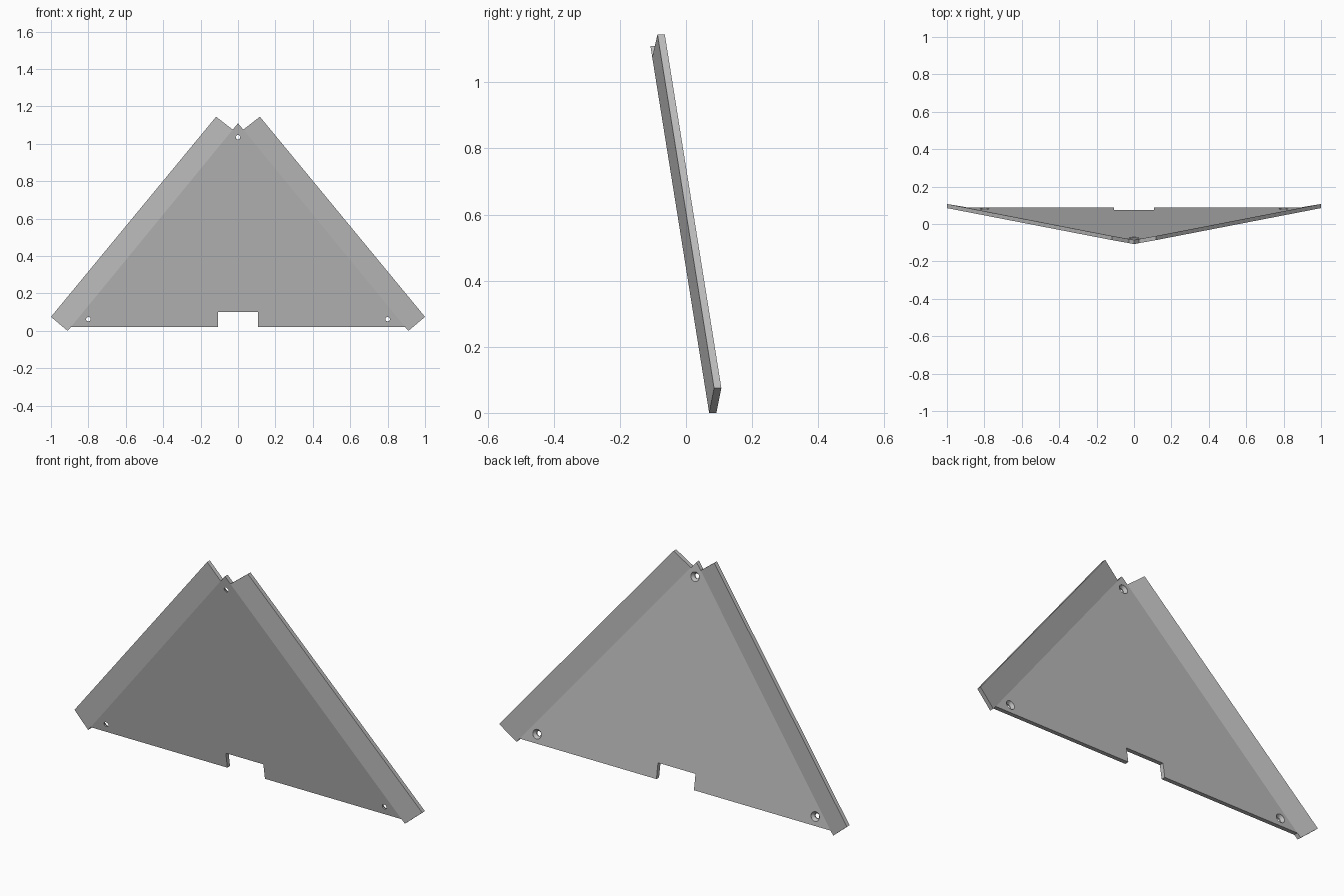
import bpy, bmesh, math
from mathutils import Matrix, Vector

cube = bpy.data.objects.get("Cube")
if cube:
    bpy.data.objects.remove(cube, do_unlink=True)

LEAN = 0.16        # how far the sheet leans back per unit of height
THICK = 0.022      # sheet thickness along y
FOLD_BACK = 0.027  # how far the outer flange edge is bent back

grey = bpy.data.materials.new("plain grey")
grey.use_nodes = True
grey.diffuse_color = (0.5, 0.5, 0.5, 1)
grey.node_tree.nodes["Principled BSDF"].inputs["Base Color"].default_value = (0.5, 0.5, 0.5, 1)


def front(x, z, back=0.0):
    """Point on the leaning front plane."""
    return Vector((x, 0.07 - LEAN * z + back, z))


def make_object(name, bm):
    bmesh.ops.recalc_face_normals(bm, faces=bm.faces)
    mesh = bpy.data.meshes.new(name)
    bm.to_mesh(mesh)
    bm.free()
    mesh.materials.append(grey)
    obj = bpy.data.objects.new(name, mesh)
    bpy.context.collection.objects.link(obj)
    return obj


# Folded sheet: notched triangular panel with a flange along each slope
bm = bmesh.new()
fold_low, fold_top = (0.894, 0.02), (0.028, 1.076)
half = [(0.108, 0.1), (0.108, 0.02), fold_low, fold_top]
apex = bm.verts.new(front(0, 1.11))
sides = []
for s in (1, -1):
    edge = [bm.verts.new(front(s * x, z)) for x, z in half]
    tip = bm.verts.new(front(s * 0.911, 0))
    outer = [bm.verts.new(front(s * x, z, FOLD_BACK)) for x, z in ((1, 0.075), (0.117, 1.145))]
    bm.faces.new([edge[3], edge[2], tip, *outer])
    sides.append(edge)
bm.faces.new(sides[0] + [apex] + sides[1][::-1])

# Give the sheet its thickness
grown = bmesh.ops.extrude_face_region(bm, geom=bm.faces[:], use_keep_orig=True)
moved = [g for g in grown["geom"] if isinstance(g, bmesh.types.BMVert)]
bmesh.ops.translate(bm, verts=moved, vec=(0, THICK, 0))
sheet = make_object("folded_panel", bm)

# Countersunk screw holes, wide at the back
profile = [(0, -0.03), (0.0125, -0.03), (0.0125, 0.006), (0.024, 0.021), (0.024, 0.04), (0, 0.04)]
normal = Vector((0, 1, LEAN)).normalized()
turn = normal.to_track_quat("Z", "Y").to_matrix().to_4x4()
for x, z in ((0, 1.035), (0.8, 0.062), (-0.8, 0.062)):
    bm = bmesh.new()
    verts = [bm.verts.new((r, 0, h)) for r, h in profile]
    edges = [bm.edges.new(pair) for pair in zip(verts, verts[1:])]
    bmesh.ops.spin(bm, geom=verts + edges, axis=(0, 0, 1), cent=(0, 0, 0),
                   angle=math.tau, steps=24, use_duplicate=False)
    bmesh.ops.remove_doubles(bm, verts=bm.verts, dist=0.0001)
    bmesh.ops.transform(bm, matrix=Matrix.Translation(front(x, z)) @ turn, verts=bm.verts)
    cutter = make_object("hole_cutter", bm)
    cutter.hide_render = True
    cut = sheet.modifiers.new("screw_hole", "BOOLEAN")
    cut.operation = "DIFFERENCE"
    cut.solver = "EXACT"
    cut.object = cutter

# Bake the cuts and drop the cutters
graph = bpy.context.evaluated_depsgraph_get()
baked = bpy.data.meshes.new_from_object(sheet.evaluated_get(graph))
sheet.modifiers.clear()
sheet.data = baked
for obj in [o for o in bpy.data.objects if o.name.startswith("hole_cutter")]:
    bpy.data.objects.remove(obj, do_unlink=True)

# Smooth hole walls, crisp folds
bpy.ops.object.select_all(action="DESELECT")
sheet.select_set(True)
bpy.context.view_layer.objects.active = sheet
bpy.ops.object.shade_smooth_by_angle(angle=math.radians(5))
